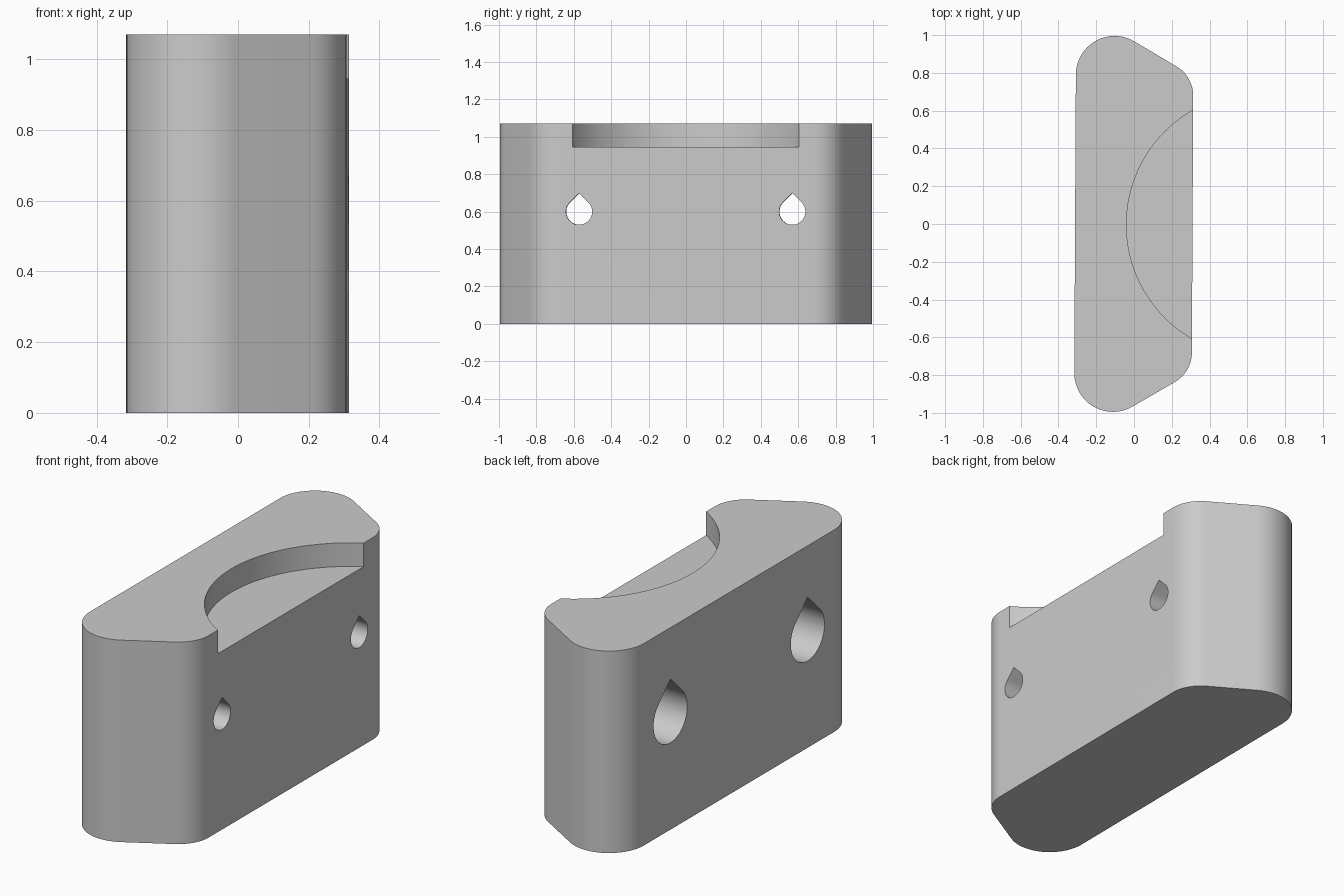
import bpy, math
from math import radians, cos, sin
from mathutils import Matrix, Vector

cube = bpy.data.objects.get("Cube")
if cube:
    bpy.data.objects.remove(cube, do_unlink=True)

HEIGHT = 1.07

grey = bpy.data.materials.new("plain grey")
grey.use_nodes = True
colour = (0.6, 0.6, 0.6, 1)
grey.diffuse_color = colour
grey.node_tree.nodes["Principled BSDF"].inputs["Base Color"].default_value = colour


def arc(cx, cy, r, start, end, steps):
    angles = [radians(start + (end - start) * i / steps) for i in range(steps + 1)]
    return [(cx + r * cos(a), cy + r * sin(a)) for a in angles]


def prism(name, outline, low, high, matrix=Matrix()):
    """Extrude a counter-clockwise outline from low to high along local z."""
    n = len(outline)
    verts = [matrix @ Vector((x, y, z)) for z in (low, high) for x, y in outline]
    faces = [tuple(reversed(range(n))), tuple(range(n, 2 * n))]
    faces += [(i, (i + 1) % n, n + (i + 1) % n, n + i) for i in range(n)]
    mesh = bpy.data.meshes.new(name)
    mesh.from_pydata(verts, [], faces)
    mesh.materials.append(grey)
    obj = bpy.data.objects.new(name, mesh)
    bpy.context.collection.objects.link(obj)
    return obj


# Block with sloping ends and rounded corners
back_half = arc(0.13, 0.68, 0.18, 0, 60, 12) + arc(-0.107, 0.79, 0.205, 60, 180, 24)
front_half = [(x, -y) for x, y in reversed(back_half)]
block = prism("mounting_block", back_half + front_half, 0, HEIGHT)

# Round recess in the top edge
cutters = [prism("recess_cutter", arc(0.658, 0, 0.698, 0, 357.5, 143), 0.945, 1.3)]

# Teardrop screw holes: narrow bore with a wide counterbore from the left
along_x = Matrix(((0, 0, 1, 0), (1, 0, 0, 0), (0, 1, 0, 0), (0, 0, 0, 1)))
for side in (-1, 1):
    place = Matrix.Translation((0, side * 0.57, 0.6)) @ along_x
    for name, r, low, high in (("bore", 0.07, -0.2, 0.5), ("counterbore", 0.14, -0.5, 0.0)):
        teardrop = arc(0, 0, r, 135, 405, 36) + [(0, r * math.sqrt(2))]
        cutters.append(prism(name + "_cutter", teardrop, low, high, place))

# Cut, then discard the cutters
bpy.ops.object.select_all(action="DESELECT")
block.select_set(True)
bpy.context.view_layer.objects.active = block
for cutter in cutters:
    cutter.hide_render = True
    cut = block.modifiers.new("cut", "BOOLEAN")
    cut.operation = "DIFFERENCE"
    cut.solver = "EXACT"
    cut.object = cutter
    bpy.ops.object.modifier_apply(modifier=cut.name)
    bpy.data.objects.remove(cutter, do_unlink=True)

# Slight turn of the whole part
block.rotation_euler.z = radians(-0.3)
bpy.ops.object.shade_smooth_by_angle(angle=radians(30))
